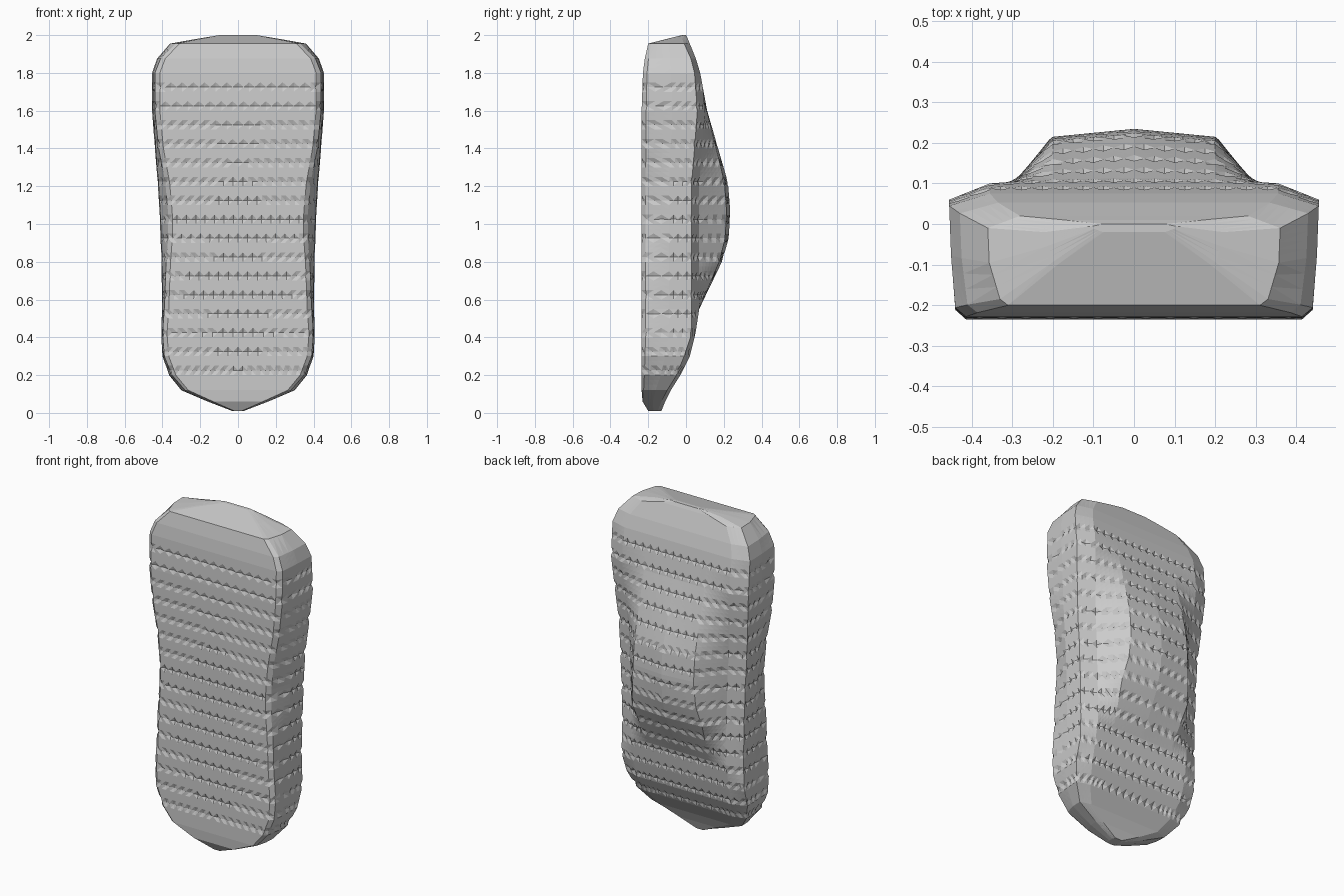
import bpy, bmesh
from mathutils import Vector

old = bpy.data.objects.get("Cube")
if old:
    bpy.data.objects.remove(old, do_unlink=True)

# body paint
paint = bpy.data.materials.new("grey_paint")
paint.use_nodes = True
colour = (0.6, 0.6, 0.6, 1)
paint.diffuse_color = colour
paint.node_tree.nodes["Principled BSDF"].inputs["Base Color"].default_value = colour

# stations from nose to tail:
# z, half width, floor half width, floor y, shoulder y, roof half width, roof y
stations = [
    (0.01, .03, .02, -.20, -.15, .02, -.13),
    (0.06, .16, .14, -.23, -.13, .10, -.11),
    (0.12, .30, .28, -.235, -.10, .18, -.08),
    (0.2, .365, .35, -.235, -.05, .2, -.03),
    (0.3, .40, .39, -.235, -.01, .2, .02),
    (0.42, .407, .4, -.235, .03, .2, .05),
    (0.55, .402, .39, -.235, .03, .2, .07),
    (0.8, .405, .38, -.235, .03, .23, .19),
    (0.92, .41, .37, -.235, .03, .21, .225),
    (1.06, .415, .37, -.235, .03, .2, .235),
    (1.22, .425, .385, -.235, .03, .2, .222),
    (1.4, .44, .42, -.235, .045, .2, .17),
    (1.6, .455, .44, -.235, .06, .2, .112),
    (1.8, .455, .44, -.228, .045, .2, .075),
    (1.9, .42, .40, -.215, .02, .2, .045),
    (1.955, .36, .33, -.2, -.01, .2, .02),
    (1.98, .22, .2, -.1, -.02, .15, .01),
    (2.0, .1, .08, -.02, -.005, .05, 0),
]


def station_at(z):
    for a, b in zip(stations, stations[1:]):
        if z <= b[0]:
            t = (z - a[0]) / (b[0] - a[0])
            return [p + (q - p) * t for p, q in zip(a, b)]
    return stations[-1]


# points per profile segment: floor, sill, lower side, side, fender, pillar, roof
counts = (14, 1, 3, 5, 4, 6, 8)


def half_profile(z):
    z, w, floor_w, floor, shoulder, roof_w, roof = station_at(z)
    height = shoulder - floor
    deck = max(shoulder, min(roof, shoulder + .04))
    corners = [
        (0, floor), (floor_w * .94, floor), (floor_w, floor + height * .08),
        (w * .99, floor + height * .55), (w, shoulder),
        (w * .78, deck), (roof_w, roof - max(0, roof - deck) * .12), (0, roof),
    ]
    points = []
    for a, b, n in zip(corners, corners[1:], counts):
        points += [Vector(a).lerp(Vector(b), i / n) for i in range(n)]
    return points + [Vector(corners[-1])]


# loft the body through evenly spaced rows plus the end stations
levels = [s[0] for s in stations if s[0] < .13 or s[0] > 1.9]
levels += [.15 + i * .025 for i in range(70)]
levels.sort()

bm = bmesh.new()
rings = []
for z in levels:
    half = half_profile(z)
    whole = [(p.x, p.y) for p in half]
    whole += [(-p.x, p.y) for p in half[-2:0:-1]]
    rings.append([bm.verts.new((x, y, z)) for x, y in whole])

for low, high in zip(rings, rings[1:]):
    for i in range(len(low)):
        j = (i + 1) % len(low)
        bm.faces.new((low[i], low[j], high[j], high[i]))
bm.faces.new(rings[0][::-1])
bm.faces.new(rings[-1])
bmesh.ops.recalc_face_normals(bm, faces=bm.faces)
bm.normal_update()

# rows of shallow pits give the skin its rough faceted texture
pits = [v for r in range(6, len(rings) - 6, 4)
        for v in rings[r][(r // 4) % 2::2]]
pushes = [(v, v.normal * -.009) for v in pits]
for v, push in pushes:
    v.co += push
bmesh.ops.triangulate(bm, faces=bm.faces)

mesh = bpy.data.meshes.new("car_body")
bm.to_mesh(mesh)
bm.free()
mesh.materials.append(paint)
body = bpy.data.objects.new("car_body", mesh)
bpy.context.collection.objects.link(body)
